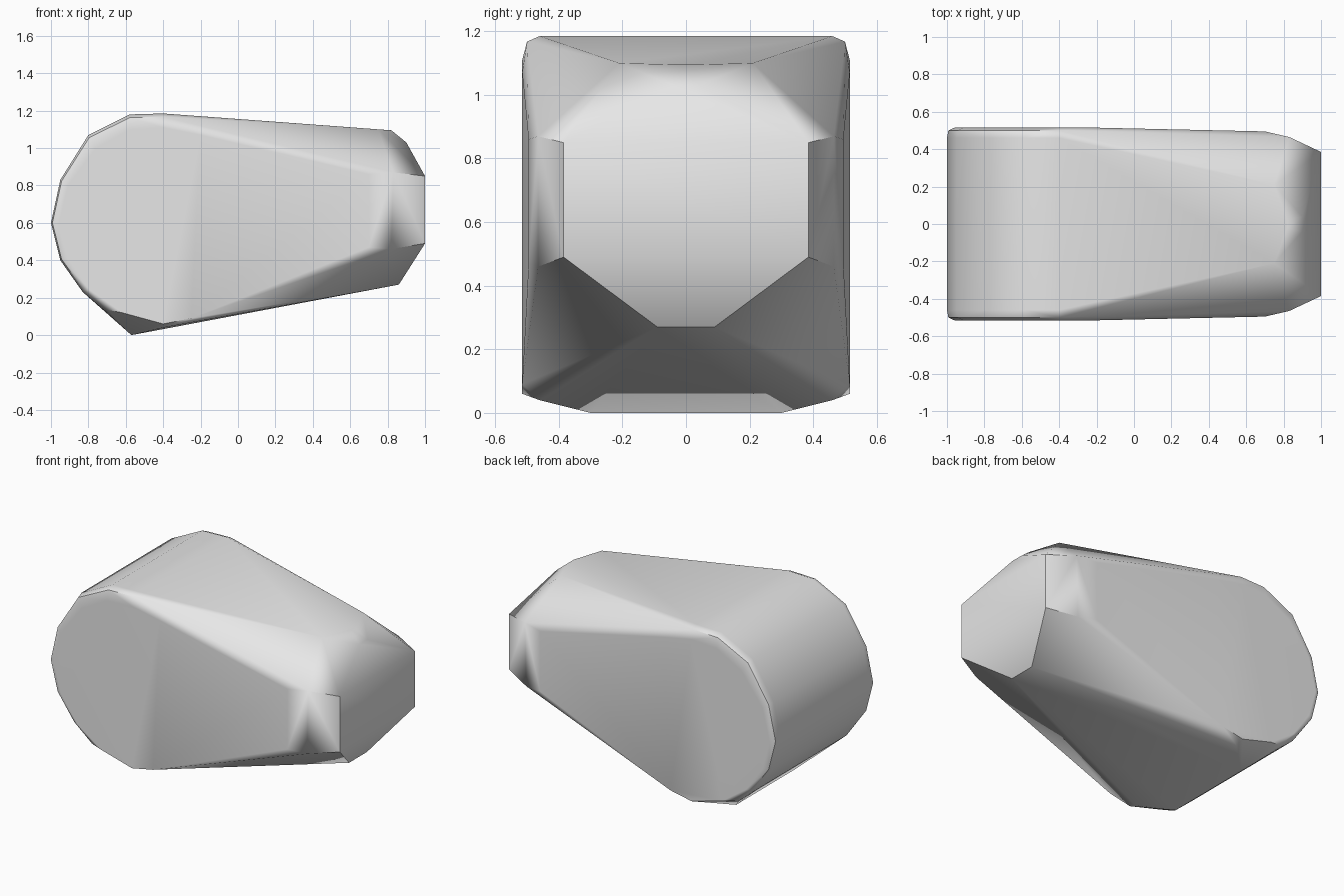
import bpy
import bmesh
import math

cube = bpy.data.objects.get("Cube")
if cube:
    bpy.data.objects.remove(cube, do_unlink=True)

# Rounded large end: outer rim, then the flat side inset from it (x, z)
rim = [(-0.4, 1.185), (-0.58, 1.18), (-0.8, 1.07), (-0.95, 0.83), (-1, 0.6),
       (-0.95, 0.4), (-0.83, 0.23), (-0.7, 0.12), (-0.4, 0.04)]
side = [(-0.2, 1.07), (-0.4, 1.11), (-0.58, 1.1), (-0.76, 1.0), (-0.91, 0.8),
        (-0.96, 0.59), (-0.91, 0.41), (-0.79, 0.24), (-0.62, 0.12),
        (-0.4, 0.06), (-0.25, 0.09)]
# Tapered small end: shoulders, blunt tip, top ridge and keel (x, y, z)
taper = [(0.7, 0.495, 0.86), (0.7, 0.495, 0.47), (0.83, 0.465, 0.87),
         (0.82, 0.465, 0.46), (1, 0.385, 0.85), (1, 0.385, 0.49),
         (0.75, 0.21, 1.1), (0.82, 0.02, 1.095), (0.9, 0.04, 1.03),
         (0.86, 0.09, 0.27), (-0.57, 0.3, 0)]

half = [(x, 0.46, z) for x, z in rim]
half += [(-0.5 + (x + 0.5) * 0.985, 0.5, 0.6 + (z - 0.6) * 0.97) for x, z in rim[:-1]]
half += [(x, 0.515, z) for x, z in side]
half += taper

# Wrap a hull around the mirrored outline points
bm = bmesh.new()
for x, y, z in half:
    for s in (-1, 1):
        bm.verts.new((x, s * y, z))
hull = bmesh.ops.convex_hull(bm, input=bm.verts[:])
loose = {v for v in hull["geom_interior"] + hull["geom_unused"]
         if isinstance(v, bmesh.types.BMVert)}
bmesh.ops.delete(bm, geom=list(loose), context='VERTS')
bmesh.ops.dissolve_limit(bm, angle_limit=math.radians(1),
                         verts=bm.verts[:], edges=bm.edges[:])
bmesh.ops.recalc_face_normals(bm, faces=bm.faces[:])
mesh = bpy.data.meshes.new("tapered_block")
bm.to_mesh(mesh)
bm.free()

block = bpy.data.objects.new("tapered_block", mesh)
bpy.context.collection.objects.link(block)

# Single light grey material
grey = bpy.data.materials.new("light_grey")
grey.use_nodes = True
colour = (0.8, 0.8, 0.8, 1)
grey.diffuse_color = colour
grey.node_tree.nodes["Principled BSDF"].inputs["Base Color"].default_value = colour
mesh.materials.append(grey)

# Soft rounded bands, crisp blunt tip
bpy.ops.object.select_all(action='DESELECT')
block.select_set(True)
bpy.context.view_layer.objects.active = block
bpy.ops.object.shade_smooth_by_angle(angle=math.radians(40))
weighted = block.modifiers.new("flat_sides", 'WEIGHTED_NORMAL')
weighted.keep_sharp = True
